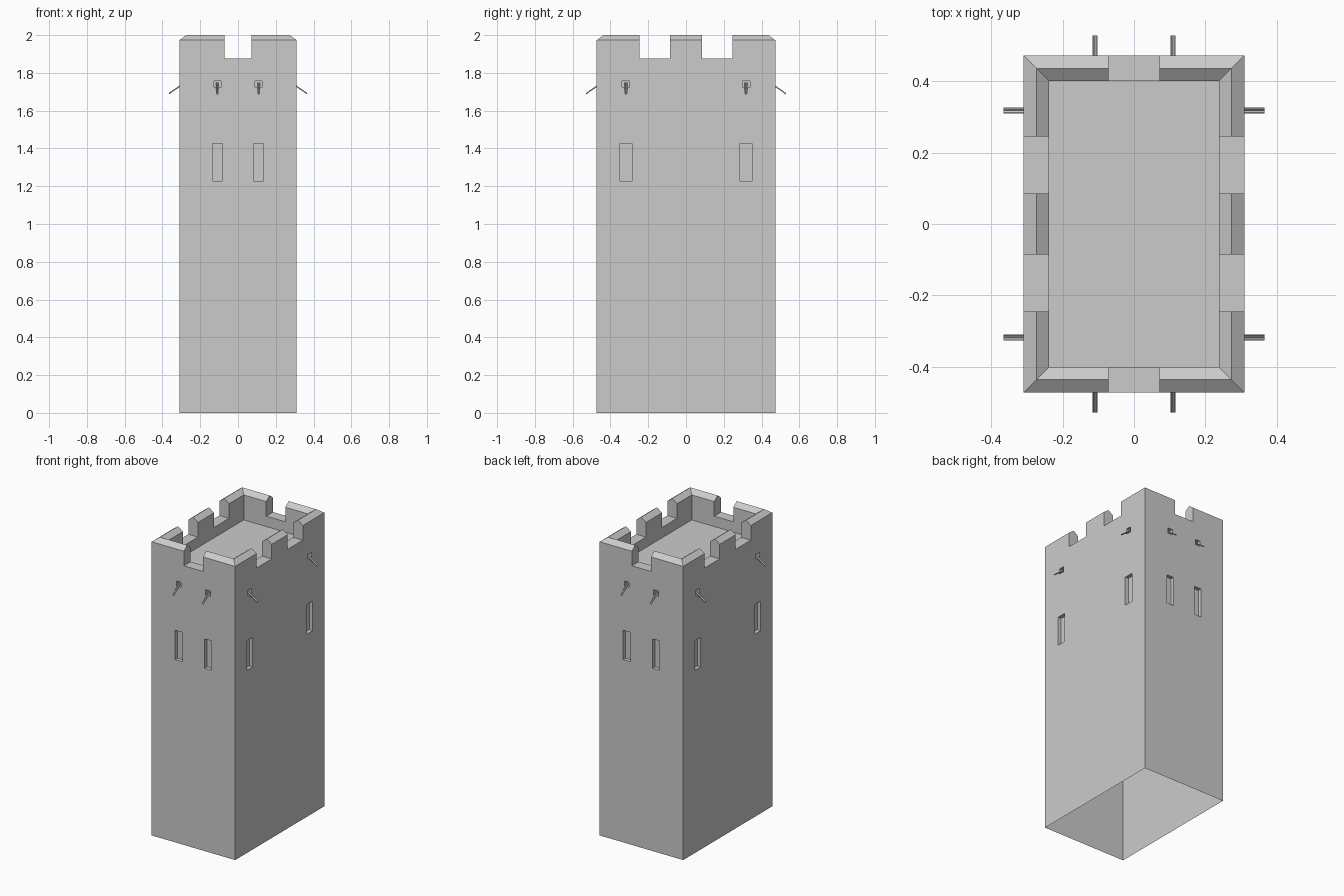
import bpy, bmesh
from mathutils import Vector

if "Cube" in bpy.data.objects:
    bpy.data.objects.remove(bpy.data.objects["Cube"])

HX, HY = 0.31, 0.473          # half footprint


def to_object(name, bm):
    bmesh.ops.recalc_face_normals(bm, faces=bm.faces[:])
    mesh = bpy.data.meshes.new(name)
    bm.to_mesh(mesh)
    bm.free()
    obj = bpy.data.objects.new(name, mesh)
    bpy.context.collection.objects.link(obj)
    return obj


def box(bm, lo, hi):
    lo, hi = Vector(lo), Vector(hi)
    size = hi - lo
    verts = bmesh.ops.create_cube(bm, size=1)["verts"]
    for v in verts:
        v.co = (lo + hi) / 2 + Vector(v.co[i] * abs(size[i]) for i in range(3))


def on_wall(wall, along, out, z):
    """Point given along a wall and outward from the tower axis."""
    axis, sign = wall
    return (along, sign * out, z) if axis == "y" else (sign * out, along, z)


def wall_box(bm, wall, centre, width, out0, out1, z0, z1):
    box(bm, on_wall(wall, centre - width / 2, out0, z0),
        on_wall(wall, centre + width / 2, out1, z1))


def bridge(bm, a, b):
    n = len(a)
    for i in range(n):
        bm.faces.new((a[i], a[(i + 1) % n], b[(i + 1) % n], b[i]))


# Tower body: outer wall, ridged parapet, sunken roof deck
bm = bmesh.new()
rings = []
for inset, z in ((0, 0), (0, 1.973), (0.036, 2.0), (0.072, 1.973), (0.072, 1.805)):
    x, y = HX - inset, HY - inset
    rings.append([bm.verts.new((sx * x, sy * y, z))
                  for sx, sy in ((-1, -1), (1, -1), (1, 1), (-1, 1))])
for a, b in zip(rings, rings[1:]):
    bridge(bm, a, b)
bm.faces.new(rings[0])
bm.faces.new(rings[-1])
tower = to_object("tower_body", bm)

# Cutters for crenels, windows and drain holes; gutters under the drains
cut = bmesh.new()
gut = bmesh.new()
for axis in "xy":
    if axis == "y":
        face, pos, win_w, hole_w, gut_w = HY, 0.109, 0.053, 0.036, 0.014
        crenels, cren_w = (0,), 0.142
    else:
        face, pos, win_w, hole_w, gut_w = HX, 0.318, 0.063, 0.04, 0.017
        crenels, cren_w = (-0.165, 0.165), 0.16
    for sign in (-1, 1):
        wall = (axis, sign)
        for c in crenels:
            wall_box(cut, wall, c, cren_w, face - 0.1, face + 0.1, 1.875, 2.1)
        for p in (-pos, pos):
            wall_box(cut, wall, p, win_w, face - 0.025, face + 0.1, 1.228, 1.425)
            wall_box(cut, wall, p, hole_w, face - 0.025, face + 0.1, 1.722, 1.758)
            # shallow trough section, swept downward and outward
            profile = ((-0.5, 0.004), (-0.3, 0.004), (0, -0.001),
                       (0.3, 0.004), (0.5, 0.004), (0.25, -0.004), (-0.25, -0.004))
            ends = [[gut.verts.new(on_wall(wall, p + u * gut_w, face + out, z + h))
                     for u, h in profile]
                    for out, z in ((-0.025, 1.746), (0.056, 1.69))]
            bridge(gut, *ends)
            for e in ends:
                gut.faces.new(e)
cutter = to_object("opening_cutter", cut)
cutter.hide_render = True
to_object("drain_gutters", gut)

# Cut the openings
mod = tower.modifiers.new("openings", "BOOLEAN")
mod.operation = "DIFFERENCE"
mod.solver = "EXACT"
mod.object = cutter
bpy.context.view_layer.objects.active = tower
bpy.ops.object.modifier_apply(modifier=mod.name)
bpy.data.objects.remove(cutter)

# Open the underside
bm = bmesh.new()
bm.from_mesh(tower.data)
bottom = [f for f in bm.faces if all(v.co.z < 1e-4 for v in f.verts)]
bmesh.ops.delete(bm, geom=bottom, context="FACES_ONLY")
bm.to_mesh(tower.data)
bm.free()
